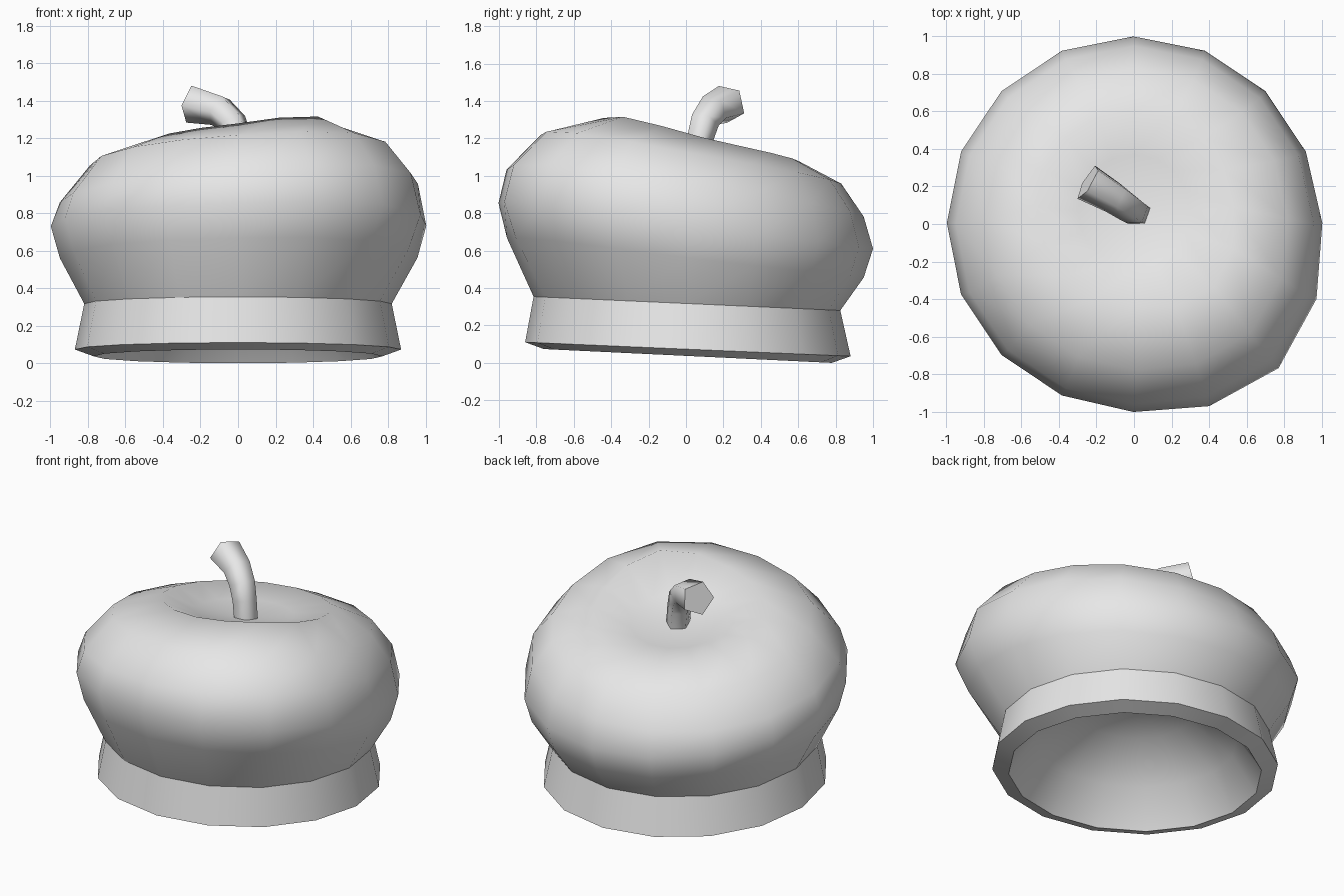
import bpy, bmesh
from math import cos, sin, pi
from mathutils import Vector

cube = bpy.data.objects.get("Cube")
if cube:
    bpy.data.objects.remove(cube)

grey = bpy.data.materials.new("light grey")
grey.use_nodes = True
colour = (0.8, 0.8, 0.8, 1)
grey.diffuse_color = colour
grey.node_tree.nodes["Principled BSDF"].inputs["Base Color"].default_value = colour


def bridge(bm, low, high):
    """Join two rings of equal length with smooth quads."""
    n = len(low)
    for i in range(n):
        j = (i + 1) % n
        bm.faces.new((low[i], low[j], high[j], high[i])).smooth = True


def mark_sharp(bm, ring):
    for i, v in enumerate(ring):
        bm.edges.get((v, ring[i - 1])).smooth = False


def close(bm, ring, point):
    """Fan a ring to a single pole point."""
    pole = bm.verts.new(point)
    for i in range(len(ring)):
        bm.faces.new((ring[i - 1], ring[i], pole)).smooth = True


def finish(bm, name):
    bmesh.ops.recalc_face_normals(bm, faces=bm.faces)
    mesh = bpy.data.meshes.new(name)
    bm.to_mesh(mesh)
    bm.free()
    mesh.materials.append(grey)
    obj = bpy.data.objects.new(name, mesh)
    bpy.context.collection.objects.link(obj)


# Hat: each ring is radius, height, slope in x, slope in y, bulge, centre x, centre y
SIDES = 16
RINGS = [
    # domed lining, from the top down to the inner rim
    (0.35, 0.46, 0, -0.048, 0, 0, 0.01),
    (0.62, 0.265, 0, -0.048, 0, 0, 0.01),
    (0.77, 0.037, 0, -0.048, 0, 0, 0.01),
    # band
    (0.87, 0.073, 0, -0.043, 0, 0, 0.01),
    (0.82, 0.317, 0, -0.045, 0, 0, 0.005),
    # puffed crown
    (0.95, 0.56, 0, -0.11, 0.06, 0, 0),
    (0.995, 0.73, 0, -0.12, 0.1, -0.003, 0.005),
    (0.95, 0.905, 0.05, -0.13, 0.08, 0, 0),
    (0.8, 1.09, 0.04, -0.16, 0.08, 0.01, 0.03),
    (0.52, 1.19, 0.05, -0.19, 0.16, 0, 0.09),
    # dimple
    (0.3, 1.125, 0.04, -0.16, 0, 0, 0.07),
]
bm = bmesh.new()
rings = []
for r, z, sx, sy, bulge, cx, cy in RINGS:
    ring = []
    for i in range(SIDES):
        a = 2 * pi * i / SIDES
        swell = bulge * max(0, cos(a + pi / 4)) ** 6
        x = cx + r * (1 + swell) * cos(a)
        y = cy + r * (1 + swell) * sin(a)
        ring.append(bm.verts.new((x, y, z + sx * x + sy * y + swell / 4)))
    if rings:
        bridge(bm, rings[-1], ring)
    rings.append(ring)
close(bm, rings[0], (0, 0.01, 0.535))
close(bm, rings[-1], (0, 0.07, 1.08))
for ring in rings[2:5]:
    mark_sharp(bm, ring)
finish(bm, "hat_shell")

# Bent five-sided stem: centre, direction, radius
STEM = [
    ((0.02, 0.06, 1.04), (-0.1, 0.1, 1), 0.075),
    ((0.0, 0.07, 1.2), (-0.2, 0.15, 1), 0.077),
    ((-0.035, 0.095, 1.29), (-0.45, 0.25, 0.9), 0.083),
    ((-0.1, 0.14, 1.35), (-0.8, 0.48, 0.45), 0.09),
    ((-0.245, 0.225, 1.385), (-0.83, 0.49, 0.22), 0.107),
]
bm = bmesh.new()
previous = None
side = Vector((0.5, 0.86, 0))
for centre, direction, r in STEM:
    d = Vector(direction).normalized()
    u = (side - d * side.dot(d)).normalized()
    w = d.cross(u)
    ring = []
    for k in range(5):
        a = 2 * pi * k / 5 + pi / 2 + 0.2
        ring.append(bm.verts.new(Vector(centre) + r * (u * cos(a) + w * sin(a))))
    if previous:
        bridge(bm, previous, ring)
    else:
        bm.faces.new(ring)
    previous = ring
bm.faces.new(previous)
mark_sharp(bm, previous)
finish(bm, "stem")
